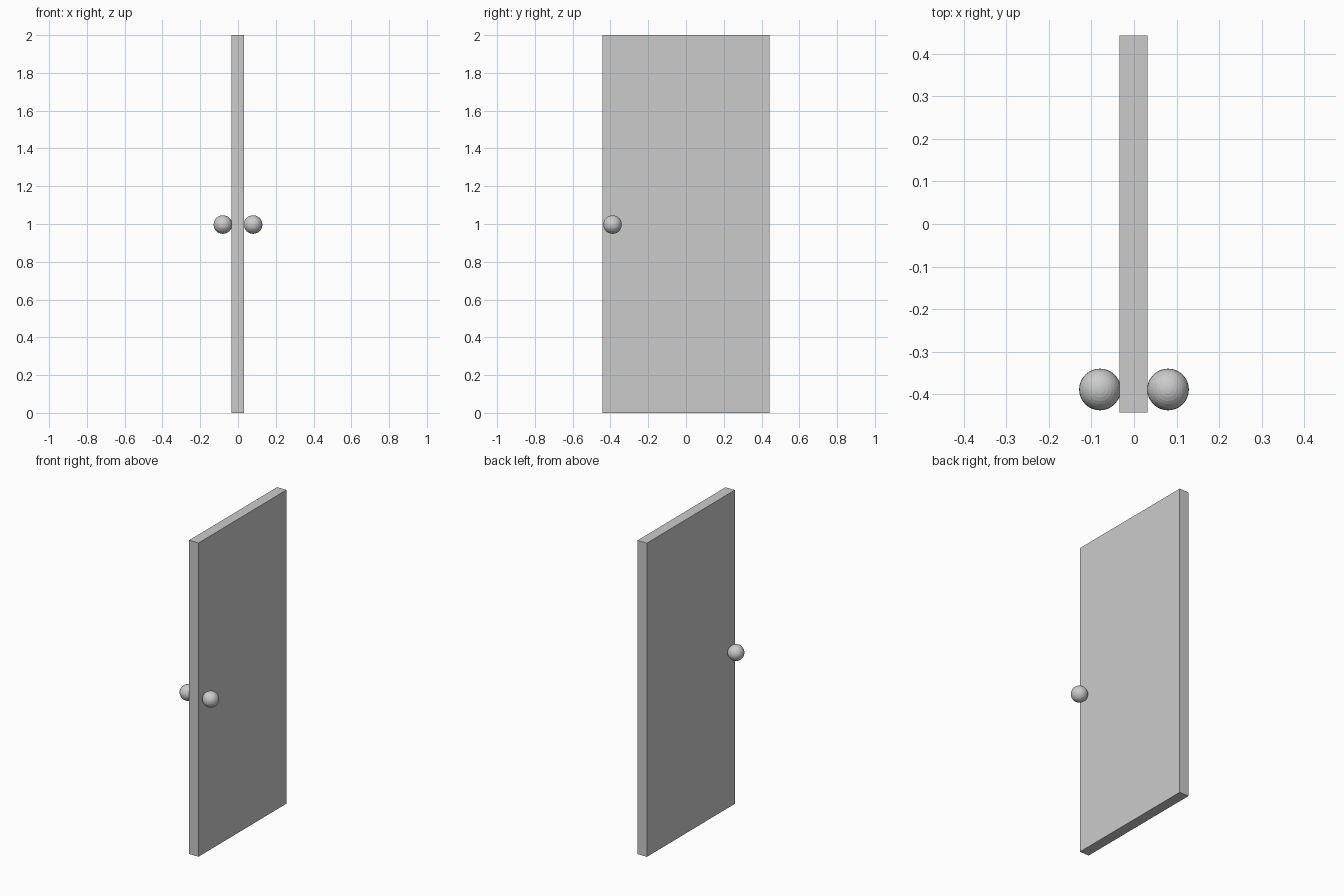
import bpy

if "Cube" in bpy.data.objects:
    bpy.data.objects.remove(bpy.data.objects["Cube"])

# Door panel
bpy.ops.mesh.primitive_cube_add(size=1, location=(-0.0015, 0, 1))
panel = bpy.context.object
panel.name = "door_panel"
panel.scale = (0.066, 0.886, 2)
bpy.ops.object.transform_apply(location=False, rotation=False, scale=True)

# Round knob on each face
for side, label in ((-1, "left"), (1, "right")):
    bpy.ops.mesh.primitive_uv_sphere_add(
        segments=32, ring_count=16, radius=0.049,
        location=(side * 0.08, -0.389, 0.997))
    bpy.context.object.name = "door_knob_" + label
